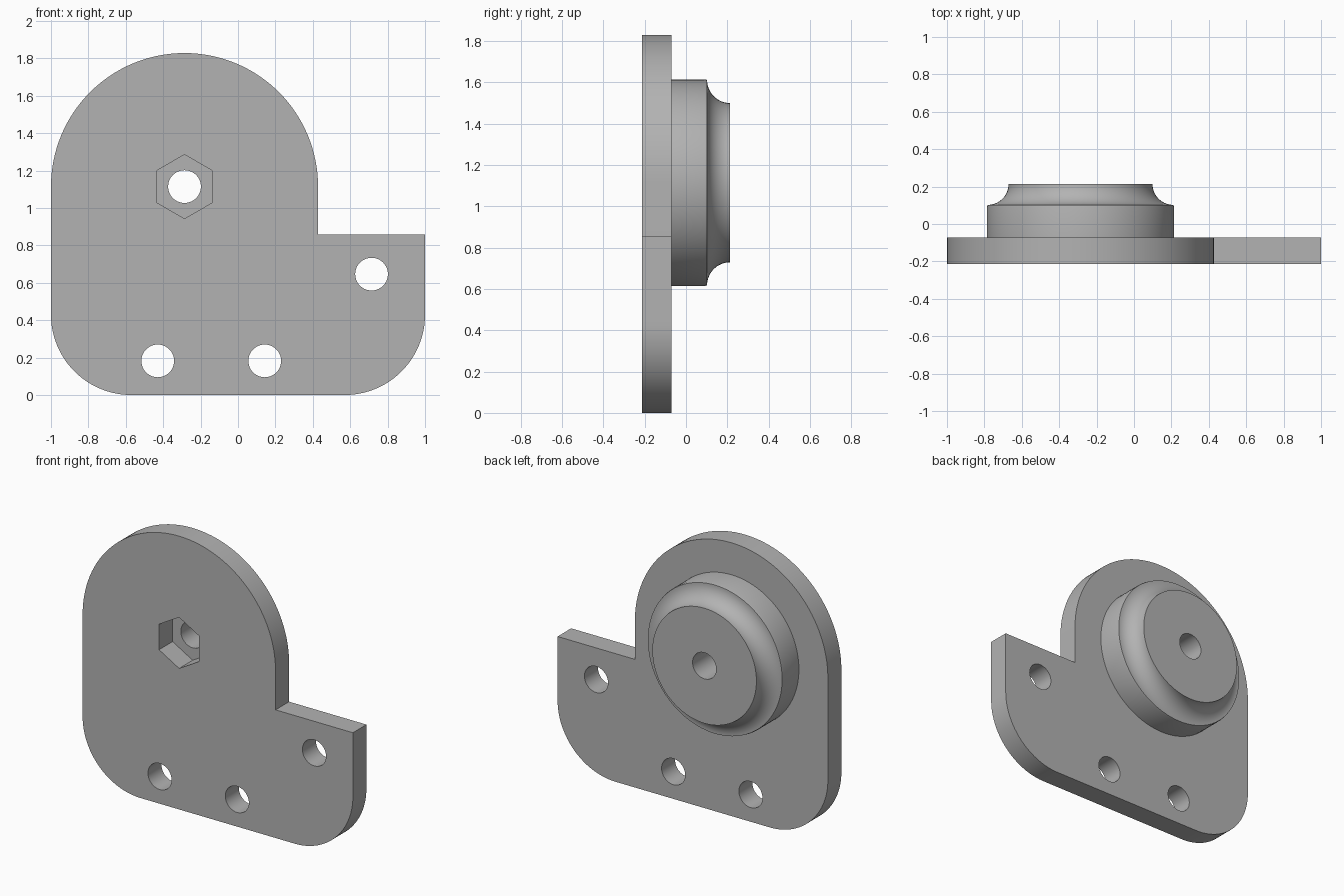
import bpy
import bmesh
from math import sin, cos, pi, radians
from mathutils import Matrix

cube = bpy.data.objects.get("Cube")
if cube:
    bpy.data.objects.remove(cube)

HUB_X, HUB_Z = -0.286, 1.114
FRONT, BACK, REAR = -0.214, -0.071, 0.214
BORE = 0.0875

grey = bpy.data.materials.new("satin grey")
grey.use_nodes = True
colour = (0.45, 0.45, 0.45, 1)
grey.diffuse_color = colour
grey.node_tree.nodes["Principled BSDF"].inputs["Base Color"].default_value = colour


def arc(x, z, radius, start, end, steps):
    """Points on an arc, angles in degrees."""
    angles = [radians(start + (end - start) * i / steps) for i in range(steps + 1)]
    return [(x + radius * cos(a), z + radius * sin(a)) for a in angles]


def ring(x, z, radius, sides, start=0):
    return arc(x, z, radius, start, start + 360, sides)[:-1]


def finish(obj):
    bpy.ops.object.select_all(action="DESELECT")
    obj.select_set(True)
    bpy.context.view_layer.objects.active = obj
    if obj.type == "CURVE":
        bpy.ops.object.convert(target="MESH")
    bpy.ops.object.shade_smooth_by_angle(angle=radians(25))


# Mounting plate: rounded outline with a hexagonal pocket and three bolt holes
outline = (
    arc(HUB_X, HUB_Z, 0.714, 0, 180, 64)
    + arc(-0.571, 0.429, 0.429, 180, 270, 24)
    + arc(0.571, 0.429, 0.429, 270, 360, 24)
    + [(1, 0.857), (HUB_X + 0.714, 0.857)]
)
loops = [outline, ring(HUB_X, HUB_Z, 0.171, 6, 30)]
loops += [ring(x, z, BORE, 40) for x, z in ((-0.429, 0.182), (0.143, 0.182), (0.714, 0.646))]

curve = bpy.data.curves.new("mounting_plate", "CURVE")
curve.dimensions = "2D"
curve.fill_mode = "BOTH"
curve.extrude = (BACK - FRONT) / 2
for points in loops:
    spline = curve.splines.new("POLY")
    spline.points.add(len(points) - 1)
    for point, (x, z) in zip(spline.points, points):
        point.co = (x, z, 0, 1)
    spline.use_cyclic_u = True
curve.materials.append(grey)
plate = bpy.data.objects.new("mounting_plate", curve)
plate.location.y = (FRONT + BACK) / 2
plate.rotation_euler.x = pi / 2
bpy.context.collection.objects.link(plate)
finish(plate)

# Hub: turned boss with a small lip, a concave shoulder and a through bore
cove = arc(0.497, REAR, 0.112, 270, 180, 16)
profile = [(BORE, BACK), (0.5, BACK), (0.5, 0.09)] + cove + [(BORE, REAR)]
bm = bmesh.new()
verts = [bm.verts.new((r, y, 0)) for r, y in profile]
edges = [bm.edges.new((v, verts[(i + 1) % len(verts)])) for i, v in enumerate(verts)]
bmesh.ops.spin(bm, geom=verts + edges, cent=(0, 0, 0), axis=(0, 1, 0),
               angle=2 * pi, steps=96, use_merge=True)
bmesh.ops.remove_doubles(bm, verts=bm.verts, dist=0.0001)
bmesh.ops.recalc_face_normals(bm, faces=bm.faces)
bm.transform(Matrix.Translation((HUB_X, 0, HUB_Z)))
mesh = bpy.data.meshes.new("hub")
bm.to_mesh(mesh)
bm.free()
mesh.materials.append(grey)
hub = bpy.data.objects.new("hub", mesh)
bpy.context.collection.objects.link(hub)
finish(hub)
